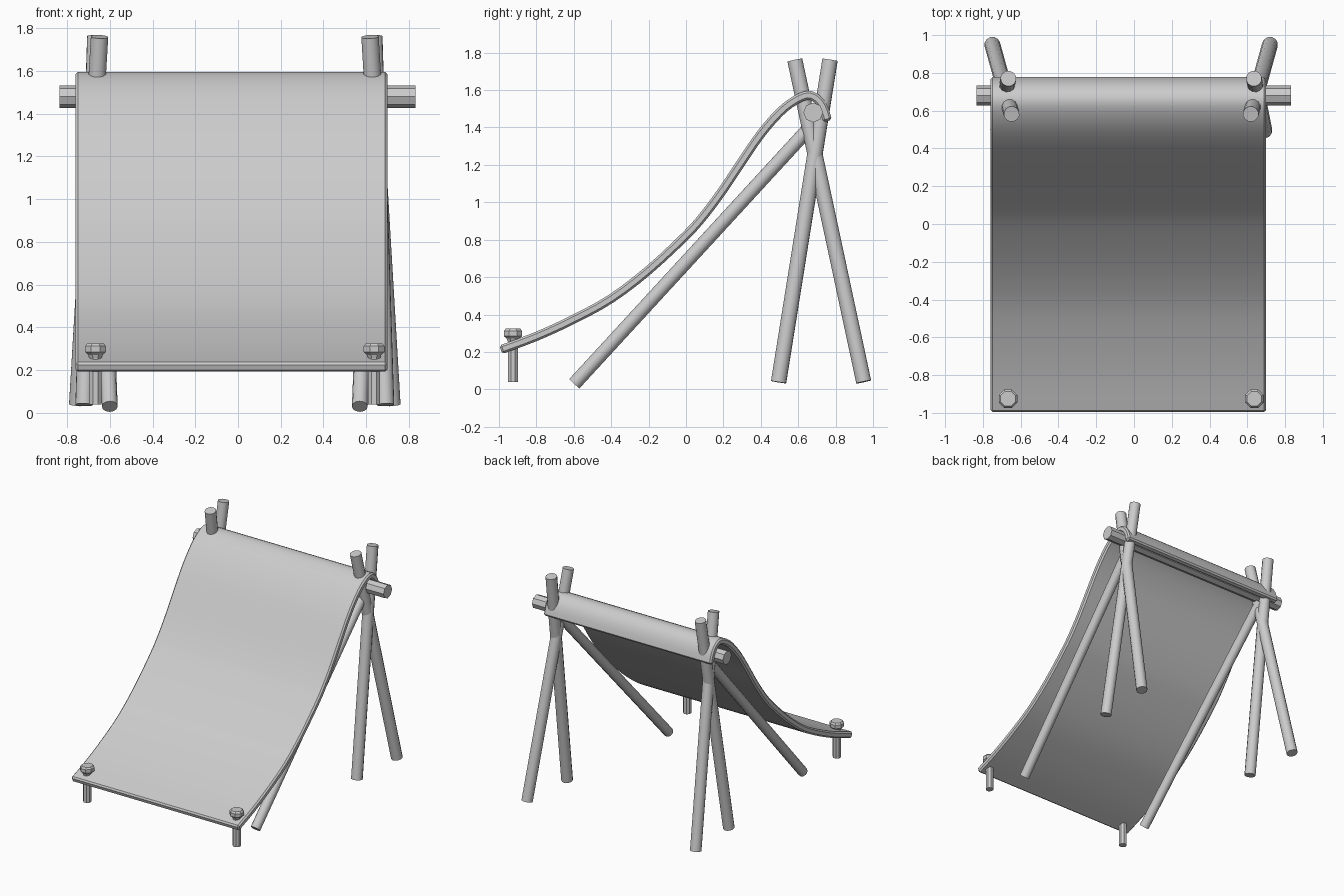
import bpy, bmesh, math
from mathutils import Vector

if "Cube" in bpy.data.objects:
    bpy.data.objects.remove(bpy.data.objects["Cube"])

grey = bpy.data.materials.new("plain grey")
grey.diffuse_color = (0.6, 0.6, 0.6, 1)
grey.use_nodes = True
grey.node_tree.nodes["Principled BSDF"].inputs["Base Color"].default_value = grey.diffuse_color


def finish(name, bm, angle=40):
    bmesh.ops.recalc_face_normals(bm, faces=bm.faces)
    me = bpy.data.meshes.new(name)
    bm.to_mesh(me)
    bm.free()
    me.materials.append(grey)
    ob = bpy.data.objects.new(name, me)
    bpy.context.collection.objects.link(ob)
    bpy.ops.object.select_all(action='DESELECT')
    ob.select_set(True)
    bpy.context.view_layer.objects.active = ob
    if angle:
        bpy.ops.object.shade_smooth_by_angle(angle=math.radians(angle))
    return ob


def pole(name, a, b, radius, sides=12, angle=40):
    a, b = Vector(a), Vector(b)
    bm = bmesh.new()
    bmesh.ops.create_cone(bm, cap_ends=True, segments=sides, radius1=radius,
                          radius2=radius, depth=(b - a).length)
    rot = (b - a).to_track_quat('Z', 'Y').to_matrix().to_4x4()
    bm.transform(rot)
    bmesh.ops.translate(bm, verts=bm.verts, vec=(a + b) / 2)
    return finish(name, bm, angle)


def stake(name, x, y):
    profile = [(0.03, 0.04), (0.03, 0.255), (0.037, 0.272), (0.053, 0.285),
               (0.053, 0.312), (0.042, 0.325)]
    bm = bmesh.new()
    rings = []
    for r, z in profile:
        rings.append([bm.verts.new((x + r * math.cos((i + .5) * math.pi / 4),
                                    y + r * math.sin((i + .5) * math.pi / 4), z))
                      for i in range(8)])
    for lo, hi in zip(rings, rings[1:]):
        for i in range(8):
            j = (i + 1) % 8
            bm.faces.new((lo[i], lo[j], hi[j], hi[i]))
    bm.faces.new(rings[0])
    bm.faces.new(rings[-1])
    finish(name, bm, 0)


# Draped sheet: curved centre line, thickened and extruded across x
path = [(-0.99, 0.212), (-0.8, 0.283), (-0.6, 0.375), (-0.4, 0.485), (-0.2, 0.637),
        (0, 0.823), (0.1, 0.935), (0.2, 1.07), (0.3, 1.22), (0.4, 1.365),
        (0.5, 1.48), (0.58, 1.543), (0.65, 1.572), (0.70, 1.553), (0.735, 1.505),
        (0.757, 1.435)]


def spline(p, steps=3):
    p = [Vector(q) for q in p]
    out = []
    for i in range(len(p) - 1):
        a, b, c, d = p[max(i - 1, 0)], p[i], p[i + 1], p[min(i + 2, len(p) - 1)]
        for s in range(steps):
            t = s / steps
            out.append(0.5 * (2 * b + (c - a) * t + (2 * a - 5 * b + 4 * c - d) * t * t
                              + (3 * b - a - 3 * c + d) * t ** 3))
    return out + [p[-1]]


line = spline(path)
half = 0.024
bm = bmesh.new()
rows = []
for i, p in enumerate(line):
    t = (line[min(i + 1, len(line) - 1)] - line[max(i - 1, 0)]).normalized()
    n = Vector((-t.y, t.x)) * half
    rows.append([bm.verts.new((x, p.x + s * n.x, p.y + s * n.y))
                 for x, s in ((-0.76, 1), (0.70, 1), (0.70, -1), (-0.76, -1))])
for a, b in zip(rows, rows[1:]):
    for i in range(4):
        j = (i + 1) % 4
        bm.faces.new((a[i], a[j], b[j], b[i]))
bm.faces.new(rows[0])
bm.faces.new(rows[-1])
bmesh.ops.recalc_face_normals(bm, faces=bm.faces)
rim = [e for e in bm.edges if e.calc_face_angle(0) > math.radians(60)]
bmesh.ops.bevel(bm, geom=rim, offset=0.011, segments=1, affect='EDGES')
finish("sheet", bm, 35)

# Ridge bar
pole("ridge_bar", (-0.835, 0.68, 1.48), (0.83, 0.68, 1.48), 0.053, 8, 0)

# Mirrored crossed poles, braces and ground stakes
cx = -0.015
for s, side in ((-1, "left"), (1, "right")):
    pole("front_leg_" + side, (cx + s * 0.705, 0.495, 0.038),
         (cx + s * 0.65, 0.77, 1.762), 0.042)
    pole("back_leg_" + side, (cx + s * 0.735, 0.95, 0.04),
         (cx + s * 0.633, 0.582, 1.76), 0.042)
    pole("brace_" + side, (cx + s * 0.585, -0.597, 0.03),
         (cx + s * 0.64, 0.69, 1.43), 0.037)
    stake("stake_" + side, cx + s * 0.652, -0.925)
